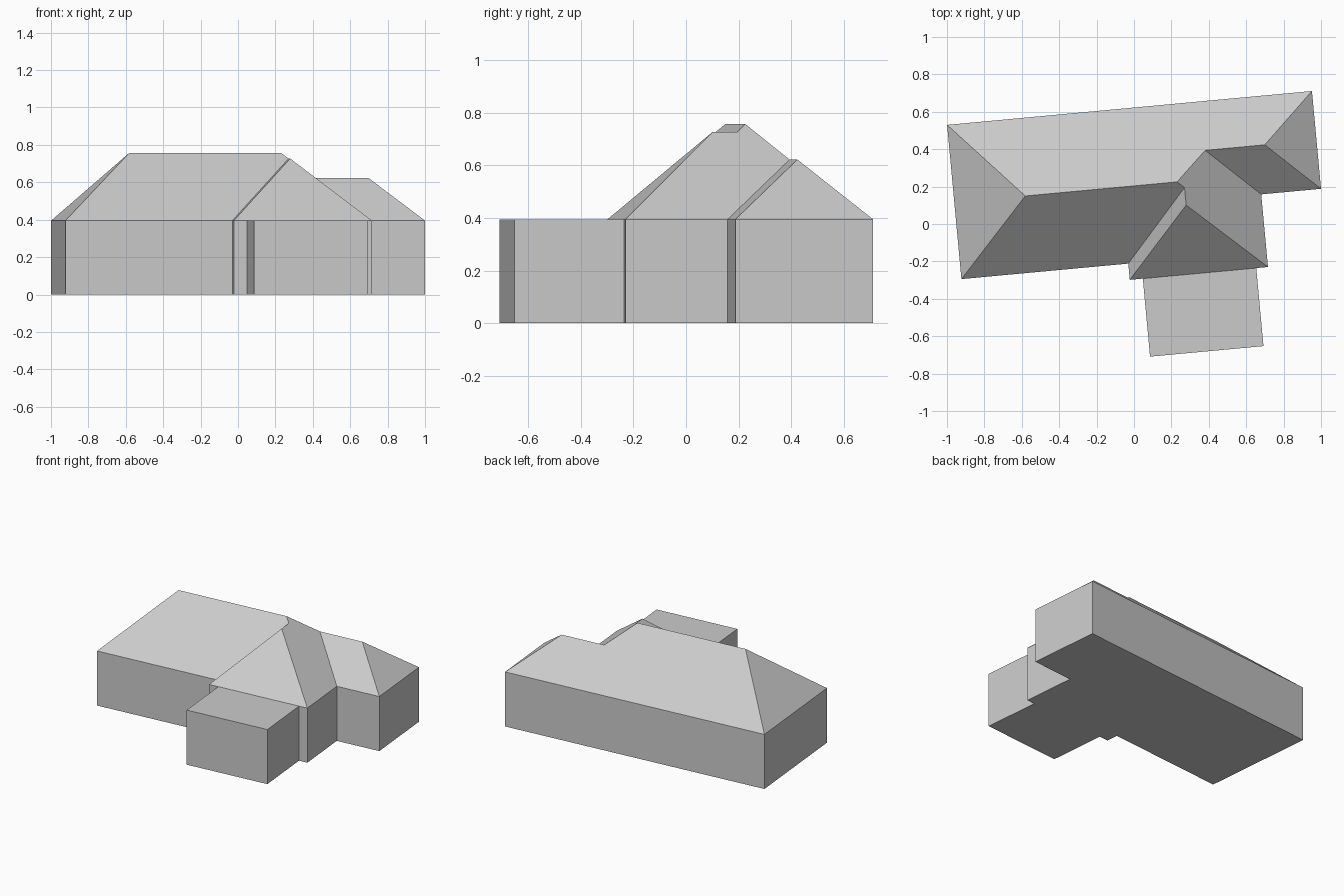
import bpy
import math

cube = bpy.data.objects.get("Cube")
if cube:
    bpy.data.objects.remove(cube)

grey = bpy.data.materials.new("plain grey")
grey.use_nodes = True
colour = (0.6, 0.6, 0.6, 1)
grey.diffuse_color = colour
grey.node_tree.nodes["Principled BSDF"].inputs["Base Color"].default_value = colour

TURN = math.radians(5.3)   # the house stands slightly turned on its plot
EAVE = 0.395

# Plan corners in the house's own axes
plan = {
    "back_left": (-0.946, 0.62), "main_front_left": (-0.946, -0.208),
    "main_wing": (-0.05, -0.208), "wing_left": (-0.05, -0.295),
    "porch_back_left": (0.02, -0.295), "porch_left": (0.02, -0.714),
    "porch_right": (0.629, -0.714), "porch_back_right": (0.629, -0.295),
    "wing_right": (0.692, -0.295), "wing_east": (0.692, 0.095),
    "east_front": (1.013, 0.095), "back_right": (1.013, 0.62),
}
# Ridge points of the hipped roofs
ridge = {
    "main_ridge_left": (-0.565, 0.203, 0.757), "main_ridge_right": (0.25, 0.203, 0.757),
    "valley_top": (0.287, 0.169, 0.727), "wing_peak": (0.287, 0.075, 0.727),
    "east_ridge_left": (0.415, 0.357, 0.622), "east_ridge_right": (0.735, 0.357, 0.622),
}
points = {name: (x, y, EAVE) for name, (x, y) in plan.items()} | ridge


def add_part(name, verts, faces):
    mesh = bpy.data.meshes.new(name)
    mesh.from_pydata(verts, [], faces)
    mesh.materials.append(grey)
    part = bpy.data.objects.new(name, mesh)
    part.rotation_euler.z = TURN
    bpy.context.collection.objects.link(part)


def add_panels(name, panels):
    names = sorted({n for panel in panels for n in panel.split()})
    add_part(name, [points[n] for n in names],
             [[names.index(n) for n in panel.split()] for panel in panels])


# Walls and floor
corners = list(plan.values())
n = len(corners)
add_part("walls",
         [(x, y, z) for z in (0, EAVE) for x, y in corners],
         [list(reversed(range(n)))] +
         [(i, (i + 1) % n, (i + 1) % n + n, i + n) for i in range(n)])

# Hipped roof over the main house, front wing and east end
add_panels("hipped_roof", [
    "back_right back_left main_ridge_left main_ridge_right east_ridge_left east_ridge_right",
    "back_left main_front_left main_ridge_left",
    "main_front_left main_wing valley_top main_ridge_right main_ridge_left",
    "main_wing wing_left wing_peak valley_top",
    "wing_left wing_right wing_peak",
    "wing_right wing_east east_ridge_left main_ridge_right valley_top wing_peak",
    "wing_east east_front east_ridge_right east_ridge_left",
    "east_front back_right east_ridge_right",
])

# Flat roof over the front extension
add_panels("flat_roof", ["porch_back_left porch_left porch_right porch_back_right"])
